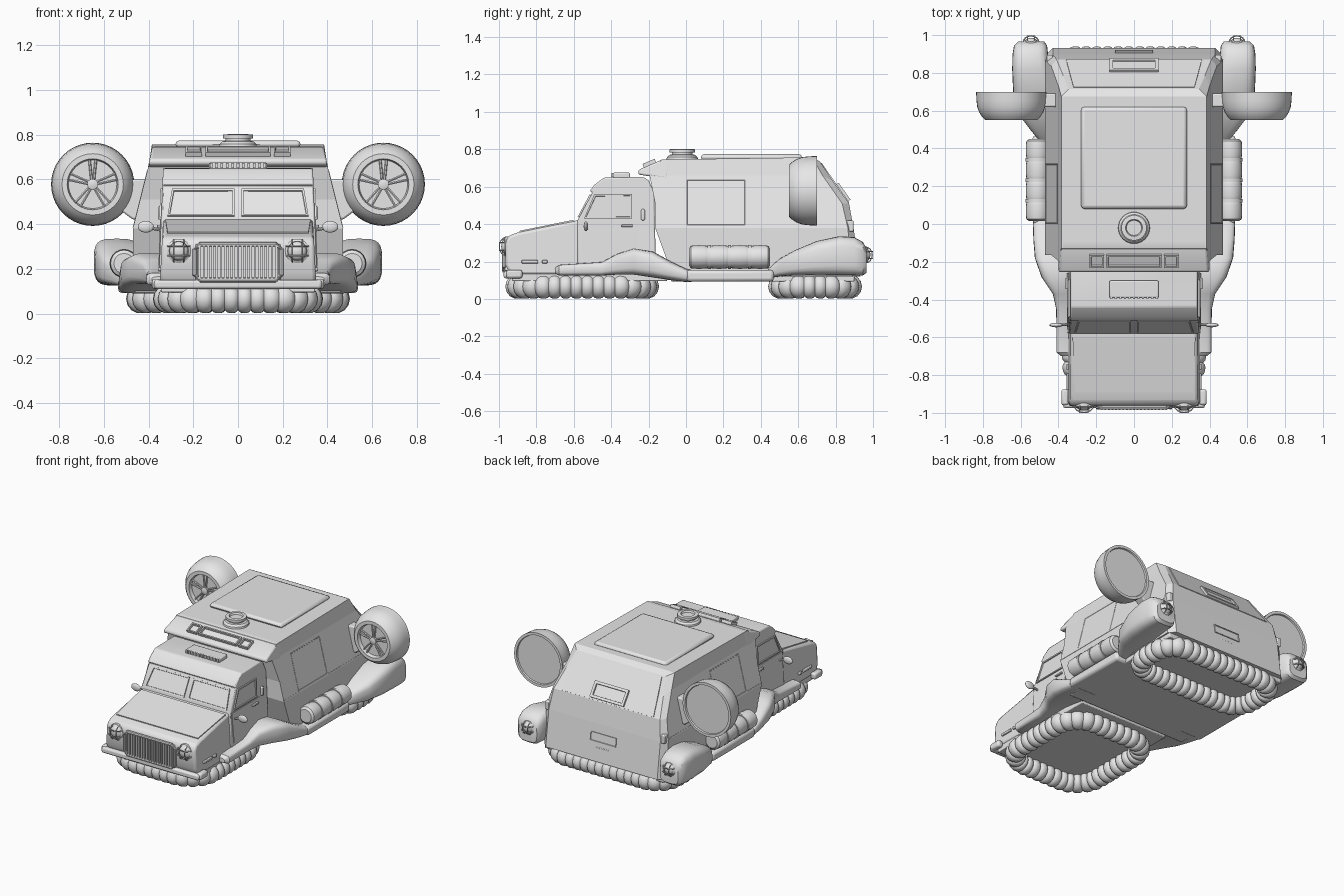
import bpy, bmesh, math
from mathutils import Vector, Matrix

cube = bpy.data.objects.get("Cube")
if cube:
    bpy.data.objects.remove(cube, do_unlink=True)

paint = bpy.data.materials.new("light grey")
paint.use_nodes = True
grey = (0.8, 0.8, 0.8, 1)
paint.diffuse_color = grey
for node in paint.node_tree.nodes:
    if node.type == 'BSDF_PRINCIPLED':
        node.inputs["Base Color"].default_value = grey
smooth_parts = []


def finish(name, bm, pair=False, bevel=0.0, smooth=True):
    """Turn a bmesh into an object, optionally mirrored to the other side."""
    bmesh.ops.remove_doubles(bm, verts=bm.verts, dist=0.0001)
    bmesh.ops.recalc_face_normals(bm, faces=bm.faces)
    mesh = bpy.data.meshes.new(name)
    bm.to_mesh(mesh)
    bm.free()
    mesh.materials.append(paint)
    ob = bpy.data.objects.new(name, mesh)
    bpy.context.collection.objects.link(ob)
    if bevel:
        m = ob.modifiers.new("bevel", 'BEVEL')
        m.width, m.segments, m.limit_method = bevel, 2, 'ANGLE'
    if pair:
        ob.modifiers.new("mirror", 'MIRROR')
    if smooth:
        smooth_parts.append(ob)
    return ob


def rings(name, loops, pair=False, closed=False, bevel=0.0):
    """Skin a list of equal closed loops of points."""
    bm = bmesh.new()
    vs = [[bm.verts.new(p) for p in loop] for loop in loops]
    n = len(vs[0])
    for a, b in zip(vs, vs[1:] + vs[:1] if closed else vs[1:]):
        for i in range(n):
            j = (i + 1) % n
            bm.faces.new((a[i], a[j], b[j], b[i]))
    if not closed:
        bm.faces.new(vs[0])
        bm.faces.new(vs[-1])
    return finish(name, bm, pair, bevel)


def box(name, x, y, z, pair=False, bevel=0.006):
    loops = [[(x[0], y[0], c), (x[1], y[0], c), (x[1], y[1], c), (x[0], y[1], c)] for c in z]
    return rings(name, loops, pair, bevel=bevel)


def prism(name, profile, low, high, bevel=0.01):
    """Side profile (y, z) widened to half-width low at its foot, high at its top."""
    z0, z1 = min(p[1] for p in profile), max(p[1] for p in profile)
    def side(s):
        return [(s * (low + (high - low) * (z - z0) / (z1 - z0)), y, z) for y, z in profile]
    return rings(name, [side(-1), side(1)], bevel=bevel)


def panel(name, corners, t=0.006, rim=0.0, pair=False):
    """Thin plate on a surface, with a recessed middle if rim is given."""
    bm = bmesh.new()
    pts = [Vector(c) for c in corners]
    n = (pts[1] - pts[0]).cross(pts[2] - pts[1]).normalized()
    low = [bm.verts.new(p - n * 0.006) for p in pts]
    top = [bm.verts.new(p + n * t) for p in pts]
    bm.faces.new(low[::-1])
    face = bm.faces.new(top)
    for i in range(4):
        j = (i + 1) % 4
        bm.faces.new((low[i], low[j], top[j], top[i]))
    if rim:
        bm.normal_update()
        bmesh.ops.inset_individual(bm, faces=[face], thickness=rim)
        bmesh.ops.inset_individual(bm, faces=[face], thickness=0.002, depth=-t * 0.8)
    return finish(name, bm, pair)


def lathe(name, profile, at, axis, sides=32, pair=False):
    """Turn (radius, height) points about an axis."""
    rot = Vector(axis).to_track_quat('Z', 'Y')
    loops = []
    for r, h in profile:
        r = max(r, 0.0005)
        loops.append([Vector(at) + rot @ Vector((r * math.cos(a), r * math.sin(a), h))
                      for a in (math.tau * i / sides for i in range(sides))])
    return rings(name, loops, pair)


def sweep(name, path, radii, sides=8, closed=False, pair=False):
    """Round tube along a path."""
    pts, n, loops = [Vector(p) for p in path], len(path), []
    for i, p in enumerate(pts):
        nxt = pts[(i + 1) % n] if closed or i < n - 1 else p
        prv = pts[i - 1] if closed or i else p
        t = (nxt - prv).normalized()
        u = t.cross(Vector((0, 0, 1)) if abs(t.z) < 0.9 else Vector((0, 1, 0))).normalized()
        w = t.cross(u)
        r = radii[i] if isinstance(radii, list) else radii
        loops.append([p + r * (u * math.cos(a) + w * math.sin(a))
                      for a in (math.tau * k / sides for k in range(sides))])
    return rings(name, loops, pair, closed)


def ball(name, at, size):
    bm = bmesh.new()
    bmesh.ops.create_uvsphere(bm, u_segments=20, v_segments=12, radius=1,
                              matrix=Matrix.Translation(at) @ Matrix.Diagonal((*size, 1)))
    return finish(name, bm, True)


# Camper shell: half rings mirrored, ends closed by strips
def camper(name, halves):
    bm = bmesh.new()
    vs = [[[bm.verts.new((s * x, y, z)) for x, y, z in half] for half in halves] for s in (1, -1)]
    last = len(halves[0]) - 1
    for a in range(len(halves) - 1):
        for s in vs:
            for i in range(last):
                bm.faces.new((s[a][i], s[a][i + 1], s[a + 1][i + 1], s[a + 1][i]))
        for i in (0, last):
            bm.faces.new((vs[0][a][i], vs[0][a + 1][i], vs[1][a + 1][i], vs[1][a][i]))
    for a in (0, len(halves) - 1):
        for i in range(last):
            bm.faces.new((vs[0][a][i], vs[0][a][i + 1], vs[1][a][i + 1], vs[1][a][i]))
    return finish(name, bm, smooth=False)


camper("camper_shell", [
    [(.47, -.07, .12), (.47, -.165, .38), (.4375, -.165, .51), (.40, -.195, .66), (.385, -.13, .745)],
    [(.47, .89, .12), (.47, .865, .38), (.4375, .835, .51), (.40, .73, .66), (.385, .675, .757)],
    [(.43, .932, .12), (.43, .897, .37), (.41, .872, .51), (.375, .785, .63), (.345, .715, .735)]])
prism("camper_overhang", [(-.255, .665), (-.255, .69), (-.125, .746), (-.08, .746), (-.1, .64), (-.19, .655)], .405, .385)
box("roof_panel", (-.28, .28), (.08, .62), (.74, .774), bevel=.02)
lathe("roof_vent", [(.085, 0), (.082, .018), (.07, .03), (.055, .032), (.055, .042), (.067, .043), (.067, .06),
                    (.045, .062), (.04, .05), (0, .05)], (0, -.02, .74), (0, 0, 1))


# Lamps on the sloped overhang
def on_brow(x0, x1, y0=-.225, y1=-.16):
    return [(x, y, .69 + (y + .255) * .43) for x, y in ((x0, y0), (x1, y0), (x1, y1), (x0, y1))]


panel("brow_lamp", on_brow(.16, .235), .02, .012, True)
panel("brow_center_light", on_brow(-.145, .145), .02, .012)


# Side panels, vents and rear details
def on_side(y0, y1, z0, z1):
    return [(.47 - .25 * (z - .38), y, z) for y, z in ((y0, z0), (y1, z0), (y1, z1), (y0, z1))]


panel("side_panel", on_side(0, .32, .39, .64), .002, .008, True)
panel("belt_line", on_side(-.16, .85, .382, .39), .002, 0, True)
panel("rear_window", [(.13, .87, .524), (-.13, .87, .524), (-.13, .806, .614), (.13, .806, .614)], .012, .025)
panel("rear_hatch", [(.36, .87, .513), (-.36, .87, .513), (-.32, .722, .725), (.32, .722, .725)], .004)
panel("rear_plate", [(.1, .914, .25), (-.1, .914, .25), (-.1, .9055, .31), (.1, .9055, .31)], .006, .006)
box("rear_handle", (-.05, .05), (.9, .92), (.205, .218), bevel=.003)
box("rear_side_lamp", (.43, .462), (.86, .895), (.36, .42), True)

# Cab and hood
prism("cab", [(-.58, .13), (-.58, .42), (-.5, .57), (-.515, .577), (-.49, .61), (-.44, .648), (-.23, .652),
              (-.2, .635), (-.17, .57), (-.16, .13)], .355, .335)
prism("hood", [(-.94, .13), (-.965, .18), (-.965, .31), (-.945, .34), (-.9, .355), (-.58, .42), (-.55, .42),
               (-.55, .13)], .35, .335, .015)
panel("hood_panel", [(-.315, -.89, .357), (.315, -.89, .357), (.325, -.6, .416), (-.325, -.6, .416)], .007)
panel("windshield", [(.015, -.572, .435), (.315, -.572, .435), (.295, -.508, .555), (.015, -.508, .555)], .008, .012, True)
panel("side_window", [(.344, -.545, .43), (.344, -.29, .43), (.339, -.29, .56), (.339, -.49, .56)], .008, .012, True)
panel("door", [(.352, -.55, .21), (.352, -.26, .21), (.3445, -.26, .42), (.3445, -.565, .42)], .004, 0, True)
box("door_handle", (.34, .362), (-.345, -.285), (.385, .397), True, .003)
box("air_intake", (.33, .358), (-.24, -.22), (.42, .48), True)
box("roof_visor", (-.13, .13), (-.39, -.30), (.645, .675))
for i in range(11):
    x = -.12 + i * .024
    box("visor_slat", (x - .006, x + .006), (-.398, -.38), (.652, .674), bevel=0)
ball("mirror", (.412, -.535, .388), (.036, .012, .026))
sweep("mirror_arm", [(.33, -.53, .37), (.4, -.535, .385)], .007, pair=True)
for y, length in ((-.88, .09), (-.77, .03)):
    box("hood_side_vent", (.34, .358), (y, y + length), (.19, .207), True, .004)

# Grille: rounded bars inside a tube frame
box("grille_back", (-.19, .19), (-.971, -.95), (.15, .31), bevel=.004)
corners = [(.17, .15), (.193, .173), (.193, .287), (.17, .31)]
outline = corners + [(-x, z) for x, z in reversed(corners)]
sweep("grille_frame", [(x, -.972, z) for x, z in outline], .011, 8, True)
for i in range(19):
    x = -.171 + i * .019
    box("grille_bar", (x - .005, x + .005), (-.985, -.965), (.155, .305), bevel=0)

# Bumper
box("bumper", (-.375, .375), (-.975, -.93), (.11, .15), bevel=.012)
box("bumper_end", (.345, .385), (-.96, -.875), (.11, .155), True, .012)


# Caged lamps, front and rear
def caged_lamp(name, x, y, z, r, d):
    lathe(name + "_rim", [(r, -.03), (r, .005), (r * .8, .012), (r * .78, 0), (0, 0)], (x, y, z), (0, d, 0), 24, True)
    ball(name + "_lens", (x, y, z), (r * .78, .026, r * .78))
    for k in (-.4, .4):
        c = math.sqrt(1 - k * k)
        arc = [(math.cos(a) * r * c, d * math.sin(a) * .036) for a in (math.pi * i / 8 for i in range(9))]
        sweep(name + "_cage", [(x + u, y + v, z + k * r) for u, v in arc], .0035, 6, pair=True)
        sweep(name + "_cage", [(x + k * r, y + v, z + u) for u, v in arc], .0035, 6, pair=True)


caged_lamp("headlight", .265, -.962, .28, .054, -1)
caged_lamp("rear_light", .545, .96, .235, .046, 1)


# Flowing fenders: rounded sections given as y, inner x, outer x, bottom, top
def fender(name, sections):
    loops = []
    for y, x0, x1, z0, z1 in sections:
        loop = []
        for i in range(24):
            c, s = math.cos(math.tau * i / 24), math.sin(math.tau * i / 24)
            c, s = (math.copysign(abs(v) ** .55, v) for v in (c, s))
            loop.append(((x0 + x1) / 2 + c * (x1 - x0) / 2, y, (z0 + z1) / 2 + s * (z1 - z0) / 2))
        loops.append(loop)
    return rings(name, loops, True)


fender("front_fender", [(-.70, .3, .385, .135, .165), (-.68, .3, .41, .125, .182), (-.45, .3, .412, .125, .197),
                        (-.37, .3, .43, .13, .24), (-.28, .3, .49, .13, .27), (-.18, .3, .525, .115, .255),
                        (-.08, .3, .533, .1, .2), (0, .3, .535, .09, .162), (.03, .3, .53, .09, .155)])
fender("rear_fender", [(.44, .38, .5, .11, .16), (.5, .38, .55, .12, .215), (.58, .38, .61, .125, .26),
                       (.7, .4, .64, .125, .31), (.82, .44, .645, .125, .335), (.9, .455, .643, .125, .33),
                       (.945, .46, .635, .125, .305), (.965, .475, .615, .14, .27)])
box("running_board", (.3, .537), (0, .47), (.092, .155), True, .018)

# Strapped bedroll on the running board
roll = []
for i in range(41):
    bulge = math.sqrt(abs(math.sin(math.pi * i / 10)))
    roll.append((.056 + .007 * bulge if 0 < i < 40 else .045, .015 + .435 * i / 40))
lathe("bedroll", roll, (.51, 0, .224), (0, 1, 0), 20, True)
for y in (.124, .2325, .341):
    lathe("bedroll_strap", [(.052, -.009), (.065, -.009), (.065, .009), (.052, .009)], (.51, y, .224), (0, 1, 0), 20, True)

# Side fans on arms
lathe("fan_housing", [(0, .025), (.108, .025), (.114, 0), (.137, 0), (.152, .014), (.169, .04), (.18, .07),
                      (.184, .105), (.186, .15), (.168, .15), (.165, .14), (0, .14)], (.65, .55, .578), (0, 1, 0), 40, True)
lathe("fan_hub", [(.024, .03), (.024, 0), (.012, -.004), (0, -.004)], (.65, .556, .578), (0, 1, 0), 16, True)
for i in range(5):
    for off in (-.13, .13):
        a = math.pi / 2 + math.tau * i / 5
        ends = ((.02, a + off * 2), (.111, a + off))
        sweep("fan_spoke", [(.65 + r * math.cos(b), .568, .578 + r * math.sin(b)) for r, b in ends], .006, 6, pair=True)
rings("fan_arm", [[(.40, y, .60), (.40, y, .43), (.47, y, .42), (.55, y, .48), (.52, y, .6)] for y in (.62, .69)],
      True, bevel=.008)


# Segmented air cushions: rounded rectangle resampled evenly, pinched between lumps
def cushion(name, cy, hx, hy, corner, lumps):
    path = []
    for q, (sx, sy) in enumerate(((1, 1), (-1, 1), (-1, -1), (1, -1))):
        for i in range(13):
            a = math.pi / 2 * (q + i / 12)
            path.append(Vector((sx * (hx - corner) + corner * math.cos(a),
                                cy + sy * (hy - corner) + corner * math.sin(a), .066)))
    legs = [(a, b, (b - a).length) for a, b in zip(path, path[1:] + path[:1])]
    step = sum(leg[2] for leg in legs) / (lumps * 6)
    pts, walked = [], 0.0
    for a, b, size in legs:
        while len(pts) < lumps * 6 and len(pts) * step < walked + size:
            pts.append(a.lerp(b, (len(pts) * step - walked) / size))
        walked += size
    radii = [.052 + .014 * math.sqrt(abs(math.sin(math.pi * i / 6))) for i in range(len(pts))]
    return sweep(name, pts, radii, 14, True)


cushion("front_cushion", -.555, .315, .345, .17, 40)
cushion("rear_cushion", .69, .435, .185, .13, 40)

# Underside
box("cab_floor", (-.345, .345), (-.93, -.1), (.095, .15))
box("camper_floor", (-.46, .46), (-.08, .9), (.092, .15))

bpy.ops.object.select_all(action='DESELECT')
for ob in smooth_parts:
    ob.select_set(True)
bpy.context.view_layer.objects.active = smooth_parts[0]
bpy.ops.object.shade_smooth_by_angle(angle=math.radians(35))
